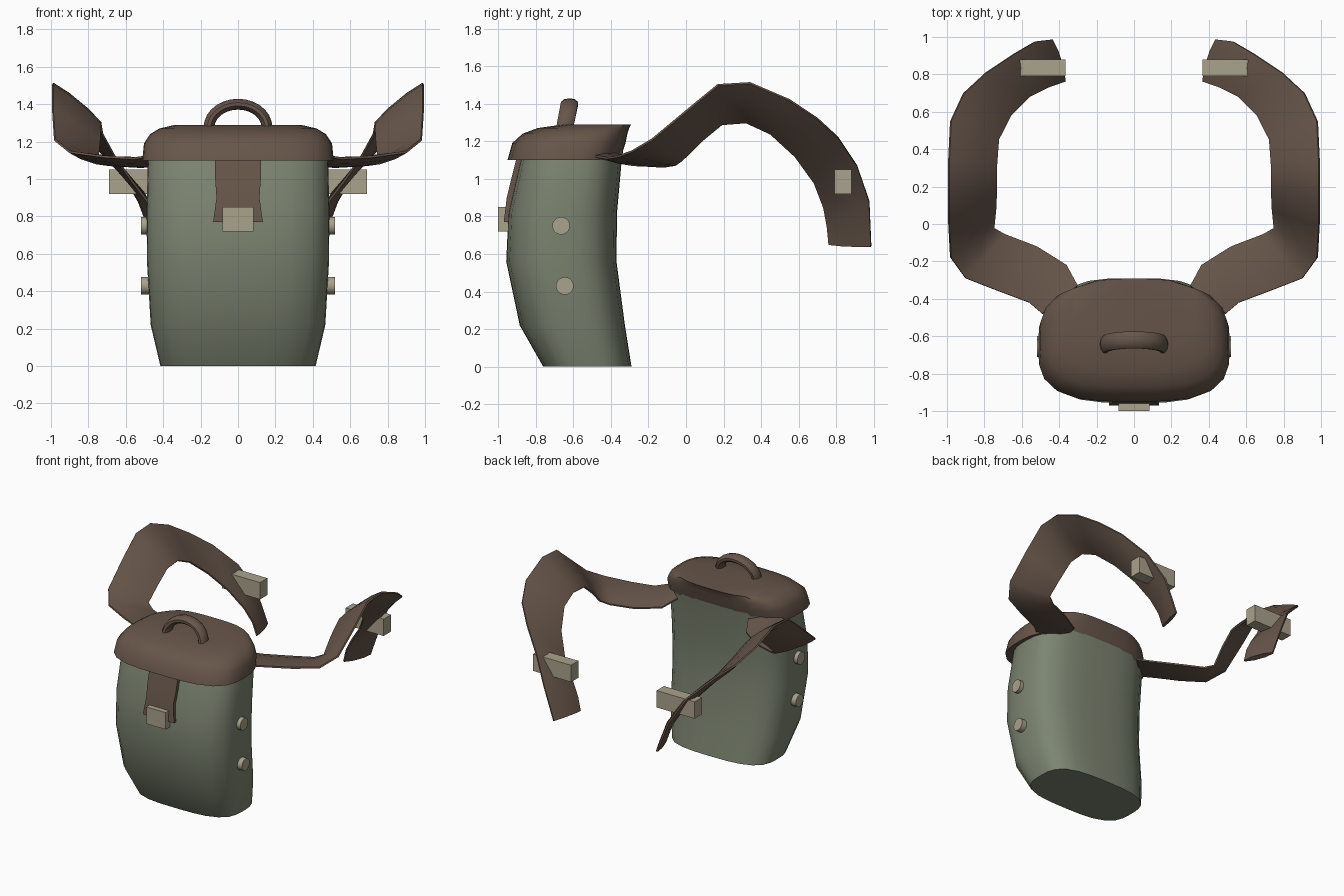
import bpy, bmesh, math
from mathutils import Vector

if "Cube" in bpy.data.objects:
    bpy.data.objects.remove(bpy.data.objects["Cube"])


def material(name, colour):
    m = bpy.data.materials.new(name)
    m.diffuse_color = (*colour, 1)
    m.use_nodes = True
    m.node_tree.nodes["Principled BSDF"].inputs["Base Color"].default_value = m.diffuse_color
    return m


LEATHER = material("brown leather", (0.135, 0.092, 0.068))
CANVAS = material("green canvas", (0.20, 0.23, 0.163))
BUCKLE = material("pale khaki", (0.40, 0.36, 0.265))


def make(name, bm, mat, smooth=True, angle=40):
    bmesh.ops.recalc_face_normals(bm, faces=bm.faces)
    me = bpy.data.meshes.new(name)
    bm.to_mesh(me)
    bm.free()
    me.materials.append(mat)
    ob = bpy.data.objects.new(name, me)
    bpy.context.collection.objects.link(ob)
    if smooth:
        bpy.ops.object.select_all(action='DESELECT')
        bpy.context.view_layer.objects.active = ob
        ob.select_set(True)
        bpy.ops.object.shade_smooth_by_angle(angle=math.radians(angle))
    return ob


def bridge(bm, rings, closed=True, caps=True):
    """Skin a list of point rings."""
    vs = [[bm.verts.new(p) for p in r] for r in rings]
    n = len(vs[0])
    for a, b in zip(vs, vs[1:]):
        for i in range(n if closed else n - 1):
            j = (i + 1) % n
            bm.faces.new((a[i], a[j], b[j], b[i]))
    if caps:
        bm.faces.new(vs[0])
        bm.faces.new(vs[-1])


def rounded_ring(z, hx, y0, y1, power=3.2, n=28):
    """Soft-cornered rectangle at height z."""
    pts = []
    for i in range(n):
        a = 2 * math.pi * (i + 0.5) / n
        c, s = math.cos(a), math.sin(a)
        k = (abs(c) ** power + abs(s) ** power) ** (-1 / power)
        pts.append((hx * k * c, (y0 + y1) / 2 + (y1 - y0) / 2 * k * s, z))
    return pts


def box(name, lo, hi, mat):
    bm = bmesh.new()
    bmesh.ops.create_cube(bm, size=1)
    for v in bm.verts:
        v.co = [l + (c + 0.5) * (h - l) for l, h, c in zip(lo, hi, v.co)]
    return make(name, bm, mat, smooth=False)


# Bag body
bm = bmesh.new()
bridge(bm, [rounded_ring(*r) for r in (
    (0, .415, -.76, -.29), (.22, .467, -.885, -.325), (.56, .487, -.957, -.37),
    (.82, .489, -.945, -.367), (1.1, .482, -.88, -.342), (1.2, .46, -.84, -.327))])
make("bag_body", bm, CANVAS)

# Domed lid
bm = bmesh.new()
bridge(bm, [rounded_ring(*r) for r in (
    (1.1, .512, -.95, -.352), (1.19, .503, -.925, -.322), (1.24, .47, -.87, -.312),
    (1.27, .42, -.79, -.302), (1.29, .335, -.65, -.292))])
make("lid", bm, LEATHER)

# Carry handle: arched oval tube leaning back
bm = bmesh.new()
rings = []
for i in range(15):
    a = math.pi * i / 14
    out = Vector((math.cos(a), 0, math.sin(a)))
    centre = Vector((.155 * out.x, -.645 + .025 * out.z, 1.275 + .125 * out.z))
    rings.append([centre + out * .029 * math.cos(t) + Vector((0, .048 * math.sin(t), 0))
                  for t in (2 * math.pi * k / 10 for k in range(10))])
bridge(bm, rings)
make("carry_handle", bm, LEATHER)

# Front closing tab and buckle
bm = bmesh.new()
bridge(bm, [[(-w, y - .012, z), (w, y - .012, z), (w, y + .04, z), (-w, y + .04, z)]
            for z, w, y in ((1.13, .122, -.885), (1.0, .122, -.918),
                            (.9, .115, -.942), (.77, .133, -.958))])
make("front_tab", bm, LEATHER, angle=30)
box("front_buckle", (-.083, -1.0, .72), (.083, -.93, .85), BUCKLE)

# Shoulder straps: pairs of inner and outer edge points
STRAP = [
    ((.30, -.33, 1.12), (.49, -.48, 1.12)), ((.36, -.22, 1.075), (.56, -.42, 1.11)),
    ((.52, -.12, 1.065), (.72, -.36, 1.12)), ((.69, -.055, 1.075), (.90, -.29, 1.145)),
    ((.75, -.02, 1.10), (.98, -.18, 1.21)), ((.74, .08, 1.20), (.99, .0, 1.36)),
    ((.735, .19, 1.29), (.99, .17, 1.50)), ((.735, .32, 1.30), (.99, .34, 1.51)),
    ((.725, .45, 1.24), (.98, .55, 1.42)), ((.66, .58, 1.12), (.91, .70, 1.32)),
    ((.56, .68, .98), (.79, .81, 1.22)), ((.46, .73, .85), (.64, .91, 1.07)),
    ((.40, .75, .75), (.53, .975, .88)), ((.37, .76, .65), (.44, .985, .64))]
pairs = [(Vector(a), Vector(b)) for a, b in STRAP]

for side, label in ((-1, "left"), (1, "right")):
    bm = bmesh.new()
    rings = []
    for i, (a, b) in enumerate(pairs):
        p, q = pairs[max(i - 1, 0)], pairs[min(i + 1, len(pairs) - 1)]
        along = (q[0] + q[1]) - (p[0] + p[1])
        nrm = along.cross(b - a).normalized()
        top = [a.lerp(b, f) + nrm * h for f, h in ((0, .006), (.3, .018), (.7, .018), (1, .006))]
        low = [a.lerp(b, f) - nrm * h for f, h in ((1, .006), (.7, .018), (.3, .018), (0, .006))]
        rings.append([(side * v.x, v.y, v.z) for v in top + low])
    bridge(bm, rings)
    make(label + "_shoulder_strap", bm, LEATHER, angle=50)

    # Strap clip
    xs = sorted((side * .365, side * .69))
    box(label + "_strap_clip", (xs[0], .79, .92), (xs[1], .88, 1.05), BUCKLE)

    # Side studs
    for y, z, name in ((-.665, .75, "upper"), (-.645, .43, "lower")):
        bm = bmesh.new()
        bridge(bm, [[(side * x, y + .047 * math.cos(t), z + .047 * math.sin(t))
                     for t in (2 * math.pi * k / 20 for k in range(20))] for x in (.45, .518)])
        make(f"{label}_{name}_stud", bm, BUCKLE)
